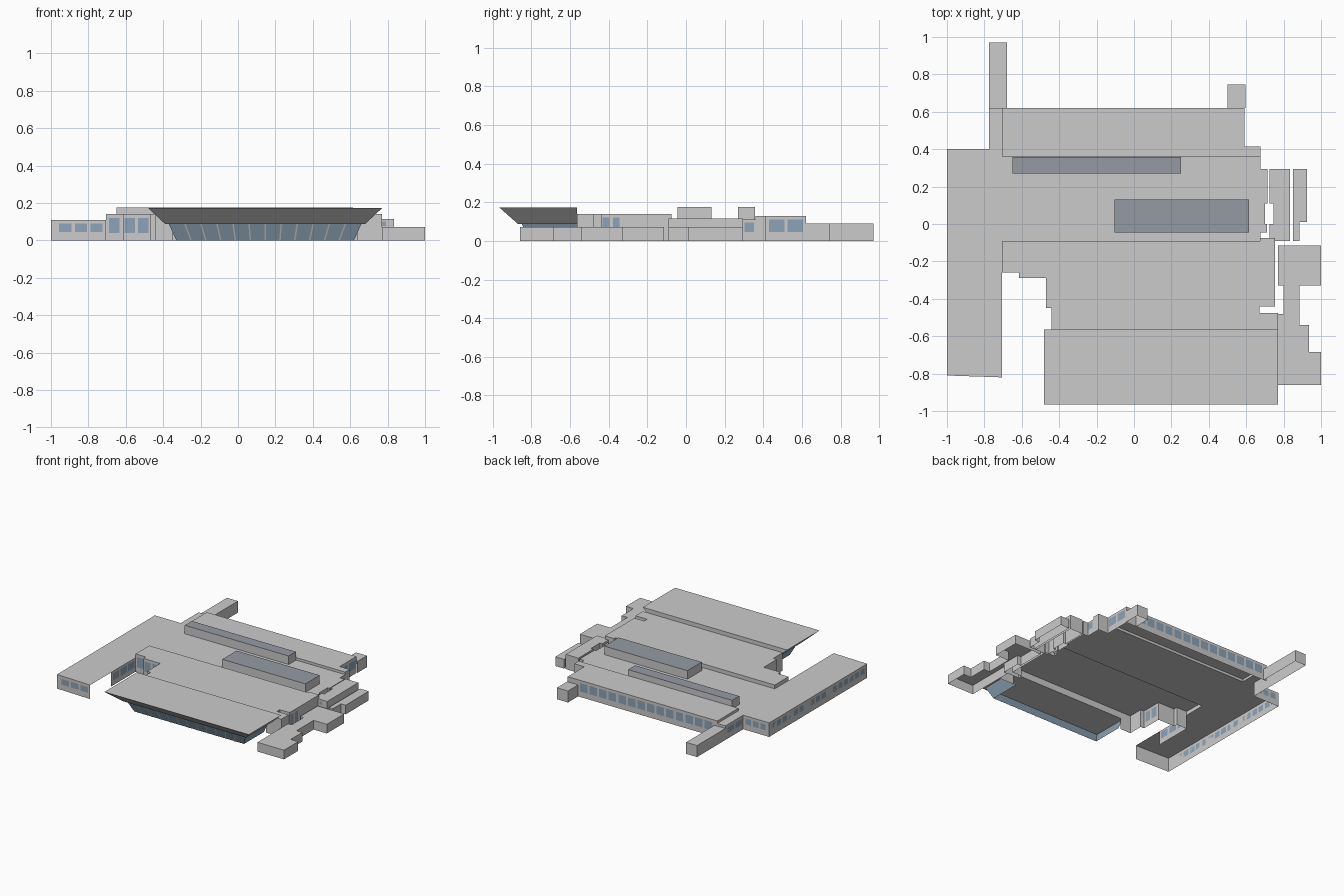
import bpy
from mathutils import Vector

if "Cube" in bpy.data.objects:
    bpy.data.objects.remove(bpy.data.objects["Cube"])


def material(name, rgb):
    m = bpy.data.materials.new(name)
    m.diffuse_color = (*rgb, 1)
    m.use_nodes = True
    m.node_tree.nodes["Principled BSDF"].inputs["Base Color"].default_value = m.diffuse_color
    return m


GLASS = material("blue_glass", (0.27, 0.37, 0.47))
DARK = material("dark_roofing", (0.30, 0.33, 0.37))


def mesh(name, verts, faces, mat=None):
    me = bpy.data.meshes.new(name)
    me.from_pydata(verts, [], faces)
    me.update()
    ob = bpy.data.objects.new(name, me)
    bpy.context.collection.objects.link(ob)
    if mat:
        me.materials.append(mat)
    return ob


def shell(name, pts, h, default=0):
    """Flat roof at height h; each point gives the foot height of the wall
    to the next point (None = open side). Outline runs counter-clockwise."""
    n = len(pts)
    verts = [(p[0], p[1], h) for p in pts]
    faces = [list(range(n))]
    for i, p in enumerate(pts):
        base = p[2] if len(p) > 2 else default
        if base is None:
            continue
        q, j, k = pts[(i + 1) % n], (i + 1) % n, len(verts)
        verts += [(p[0], p[1], base), (q[0], q[1], base)]
        faces.append([k, k + 1, j, i])
    return mesh(name, verts, faces)


def windows(name, a, b, n, z0, z1, gap=0.018):
    """Row of n panes on the wall from a to b (outside is to the right)."""
    a, b = Vector(a), Vector(b)
    d = (b - a).normalized()
    off = Vector((d.y, -d.x)) * 0.003
    step = (b - a).length / n
    verts, faces = [], []
    for i in range(n):
        p = a + d * (i * step + gap / 2) + off
        q = a + d * ((i + 1) * step - gap / 2) + off
        k = len(verts)
        verts += [(*p, z0), (*q, z0), (*q, z1), (*p, z1)]
        faces.append([k, k + 1, k + 2, k + 3])
    return mesh(name, verts, faces, GLASS)


def ring(x0, x1, y0, y1, z):
    return [(x0, y0, z), (x1, y0, z), (x1, y1, z), (x0, y1, z)]


O = None
# Main roofs and their outer walls
shell("left_wing", [(-1, -.81), (-.705, -.82, O), (-.705, -.56), (-.705, -.26, O),
                    (-.705, .62, .09), (-.775, .62), (-.775, .40), (-1, .40)], .11)
shell("back_corridor", [(-.775, .62, O), (-.68, .62), (-.68, .97), (-.775, .97)], .09)
shell("back_block", [(-.705, .36, .11), (.675, .36), (.675, .415), (.59, .415),
                     (.59, .62), (-.705, .62, .11)], .13)
shell("back_porch", [(.5, .62, O), (.595, .62), (.595, .745), (.5, .745)], .09)
shell("middle_block", [(-.705, -.09, O), (.675, -.09), (.675, -.045), (.71, -.045),
                       (.71, 0), (.70, 0), (.70, .11), (.715, .11), (.715, .295),
                       (.675, .295), (.675, .36, O), (-.705, .36, O)], .11)
shell("front_block", [(-.705, -.26), (-.615, -.26), (-.615, -.29), (-.47, -.29),
                      (-.47, -.45), (-.44, -.45), (-.44, -.565, O), (.77, -.565),
                      (.77, -.475), (.67, -.475), (.67, -.44), (.755, -.44),
                      (.755, -.075), (.675, -.075), (.675, -.09, .11),
                      (-.705, -.09, .11)], .14)

# Short walls either side of the glazed hall
for name, x0, x1 in (("hall_wall_left", -.44, -.35), ("hall_wall_right", .64, .77)):
    mesh(name, [(x0, -.565, 0), (x1, -.565, 0), (x1, -.565, .14), (x0, -.565, .14)],
         [(0, 1, 2, 3)])

# Right-hand annexes
shell("front_annex", [(.77, -.86), (1, -.86), (1, -.685), (.935, -.685), (.935, -.54),
                      (.885, -.54), (.885, -.33), (1, -.33), (1, -.115), (.77, -.115),
                      (.77, -.33), (.80, -.33), (.80, -.48), (.77, -.48)], .072)
shell("inner_annex", [(.725, -.09), (.835, -.09), (.835, .295), (.725, .295),
                      (.725, .11), (.745, .11), (.745, 0), (.725, 0)], .115)
shell("outer_annex", [(.85, -.09), (.885, -.09), (.885, .01), (.925, .01),
                      (.925, .295), (.85, .295)], .072)

# Overhanging roof with sloped fascia
BOX = [(3, 2, 1, 0), (0, 1, 5, 4), (1, 2, 6, 5), (2, 3, 7, 6), (3, 0, 4, 7), (4, 5, 6, 7)]
mesh("canopy_roof", ring(-.39, .68, -.87, -.565, .088) + ring(-.48, .77, -.965, -.565, .172), BOX)

# Inward-leaning hall glazing, open at the back
mesh("hall_glazing", ring(-.33, .62, -.81, -.565, 0) + ring(-.37, .66, -.85, -.565, .088),
     [BOX[1], BOX[2], BOX[4]], GLASS)

# Fanned mullions on the front glazing
verts, faces = [], []
for i in range(1, 12):
    t = i / 12
    b, u, w, k = -.33 + .95 * t, -.37 + 1.03 * t, .004, len(verts)
    verts += [(b - w, -.814, 0), (b + w, -.814, 0), (u + w, -.854, .088), (u - w, -.854, .088)]
    faces.append((k, k + 1, k + 2, k + 3))
mesh("hall_mullions", verts, faces)

# Raised roof monitors with dark tops
for name, r in (("rear_monitor", (-.65, .25, .27, .358)),
                ("central_monitor", (-.105, .615, -.045, .132))):
    ob = mesh(name, ring(*r, .11) + ring(*r, .176), BOX[1:])
    ob.data.materials.append(None)
    ob.data.materials.append(DARK)
    ob.data.polygons[4].material_index = 1

# Window rows
windows("wing_front_windows", (-.965, -.812), (-.715, -.82), 3, .045, .09)
windows("wing_side_windows", (-1 + .003, .38), (-1 + .003, -.79), 17, .045, .09)
windows("wing_inner_windows", (-.705, -.55), (-.705, -.27), 3, .04, .095)
windows("wing_back_windows", (-.79, .40), (-.98, .40), 3, .045, .09)
windows("wing_rear_side_windows", (-.775, .61), (-.775, .41), 2, .045, .09)
windows("back_windows", (.49, .62), (-.67, .62), 14, .045, .11)
windows("back_right_windows", (.59, .42), (.59, .615), 2, .045, .11)
windows("back_corner_window", (.675, .295), (.675, .36), 1, .045, .095)
windows("front_left_window", (-.70, -.26), (-.625, -.26), 1, .04, .12)
windows("front_step_windows", (-.615, -.29), (-.47, -.29), 2, .04, .12)
windows("front_side_windows", (-.47, -.44), (-.47, -.30), 2, .04, .12)
windows("right_side_windows", (.755, -.44), (.755, -.335), 2, .04, .12)
windows("annex_window", (.76, -.09), (.80, -.09), 1, .078, .10)
